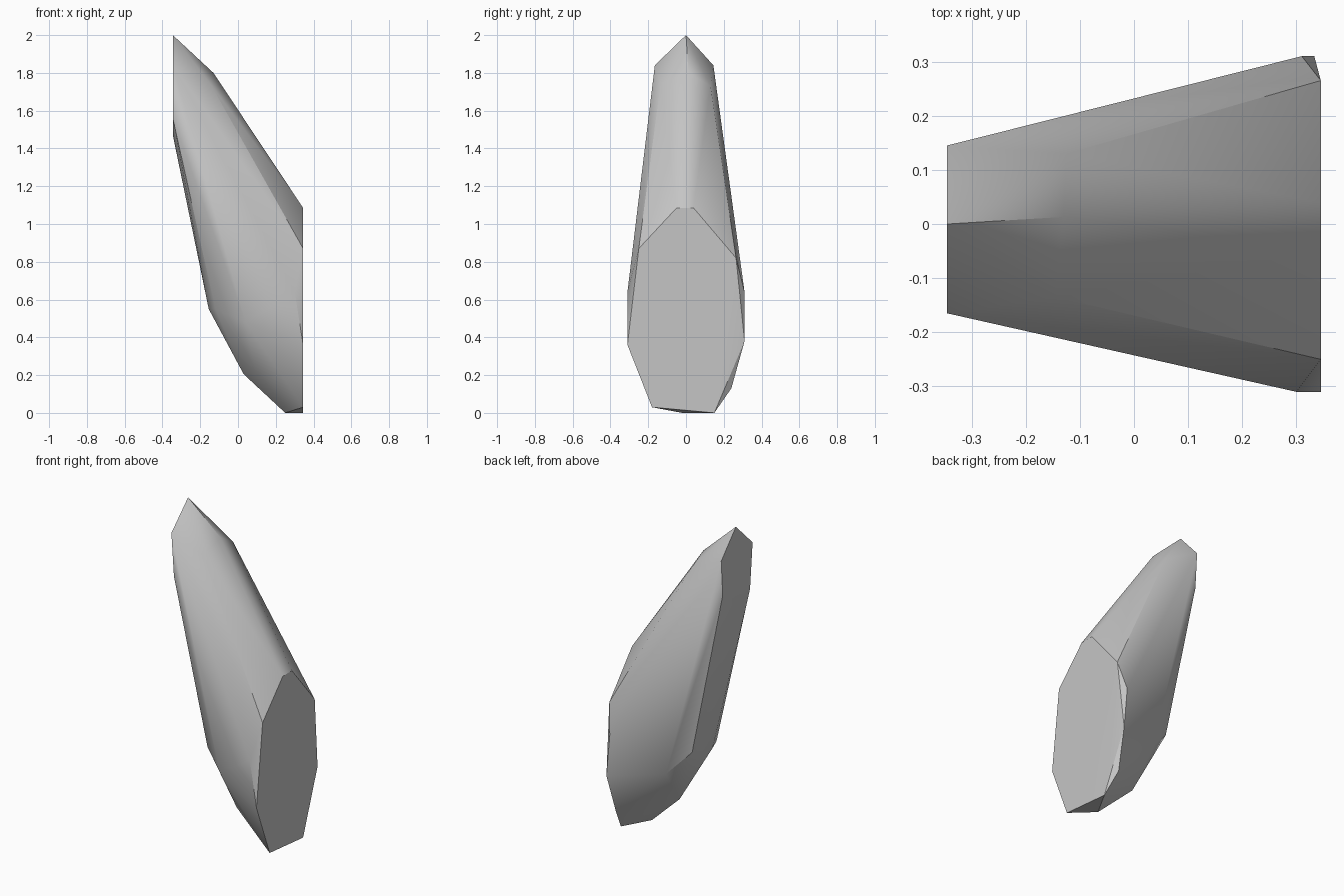
import bpy
import bmesh
import math

default_cube = bpy.data.objects.get("Cube")
if default_cube:
    bpy.data.objects.remove(default_cube, do_unlink=True)

HALF_LENGTH = 0.345


def make_material(name, colour):
    material = bpy.data.materials.new(name)
    material.use_nodes = True
    material.diffuse_color = colour
    material.node_tree.nodes["Principled BSDF"].inputs["Base Color"].default_value = colour
    return material


def end_face(x, profile):
    """Place a flat (y, z) profile at one end of the stone."""
    return [(x, y, z) for y, z in profile]


def hull_object(name, points, material, sharp_angle):
    """Wrap the corner points in a convex skin with merged flat faces."""
    bm = bmesh.new()
    for point in points:
        bm.verts.new(point)
    result = bmesh.ops.convex_hull(bm, input=bm.verts)
    unused = [item for item in result["geom_interior"] if isinstance(item, bmesh.types.BMVert)]
    bmesh.ops.delete(bm, geom=unused, context="VERTS")
    bmesh.ops.dissolve_limit(bm, angle_limit=math.radians(1), verts=bm.verts, edges=bm.edges)
    bmesh.ops.recalc_face_normals(bm, faces=bm.faces)

    mesh = bpy.data.meshes.new(name)
    bm.to_mesh(mesh)
    bm.free()
    mesh.materials.append(material)
    stone = bpy.data.objects.new(name, mesh)
    bpy.context.collection.objects.link(stone)

    bpy.ops.object.select_all(action="DESELECT")
    stone.select_set(True)
    bpy.context.view_layer.objects.active = stone
    bpy.ops.object.shade_smooth_by_angle(angle=math.radians(sharp_angle))
    return stone


# Broad flat end, from the top round to the back
broad_end = end_face(HALF_LENGTH, [
    (0.04, 1.085), (-0.05, 1.085), (-0.25, 0.87), (-0.31, 0.36),
    (-0.18, 0.03), (0.15, 0), (0.265, 0.82),
])

# Narrow flat end with the pointed tip
narrow_end = end_face(-HALF_LENGTH, [
    (0, 2), (-0.165, 1.84), (-0.14, 1.56), (0, 1.47),
    (0.13, 1.62), (0.145, 1.84),
])

# Bevelled shoulders below the tip
shoulders = [(-0.13, 0.013, 1.8), (-0.145, -0.135, 1.74), (-0.125, 0.13, 1.73)]

# Widest corners of the two sides, with the full belly on each
flanks = [(0.3, -0.31, 0.64), (0.31, 0.31, 0.64),
          (0.333, 0.31, 0.38), (0.315, 0.24, 0.13),
          (0.04, -0.24, 0.48), (0.01, 0.185, 0.43)]

# Rounded underside stepping down to the foot
underside = [(-0.155, -0.04, 0.55), (-0.12, -0.13, 0.55), (-0.13, 0.125, 0.58),
             (0.03, 0.02, 0.205), (0.09, -0.14, 0.23), (0.25, -0.02, 0)]

grey_stone = make_material("grey stone", (0.56, 0.56, 0.56, 1))
hull_object("stone_shard", broad_end + narrow_end + shoulders + flanks + underside,
            grey_stone, 30)
